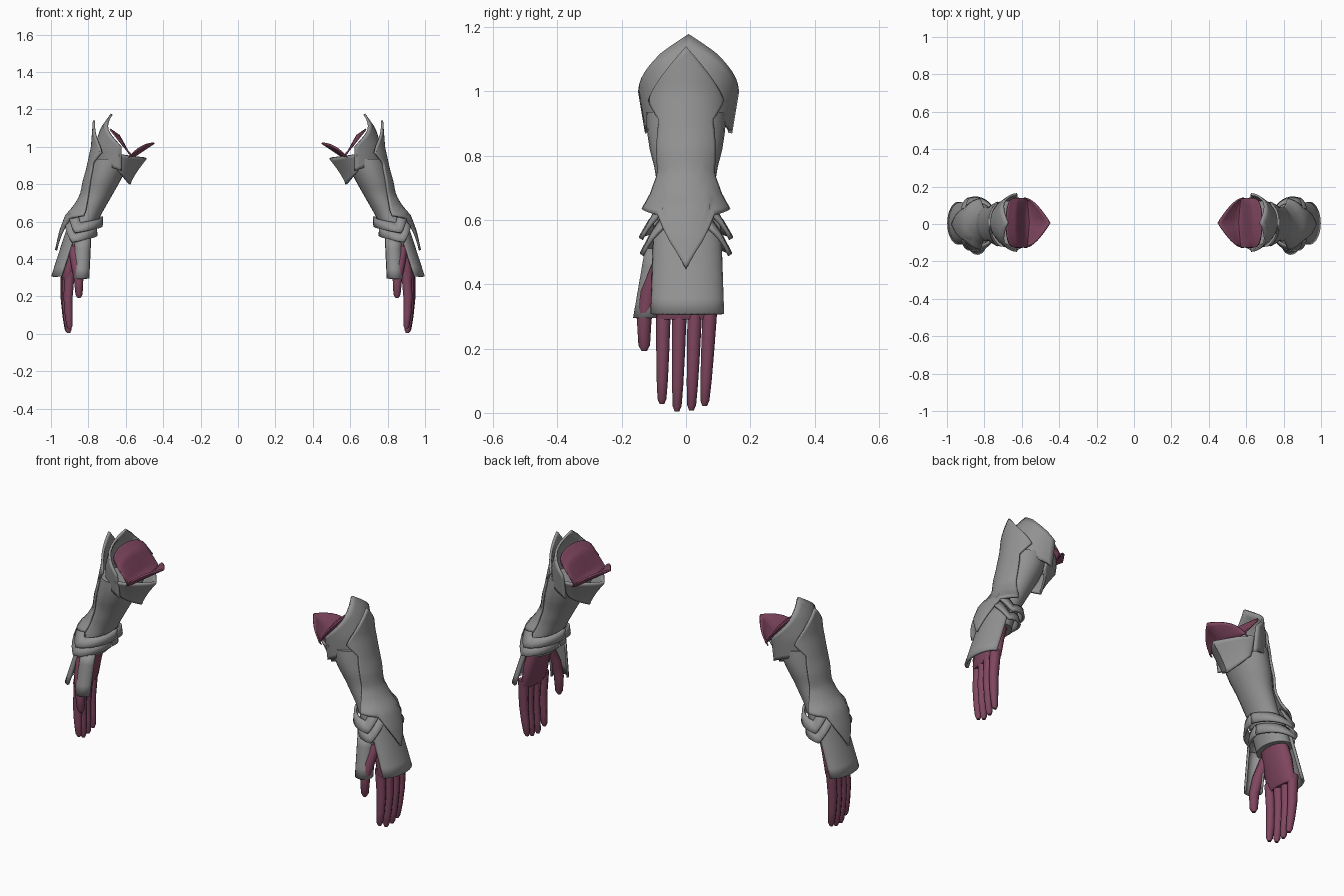
import bpy, math
from math import sin, cos, pi

if "Cube" in bpy.data.objects:
    bpy.data.objects.remove(bpy.data.objects["Cube"])


def material(name, rgb):
    m = bpy.data.materials.new(name)
    m.diffuse_color = (*rgb, 1)
    m.use_nodes = True
    m.node_tree.nodes["Principled BSDF"].inputs["Base Color"].default_value = m.diffuse_color
    return m


STEEL = material("grey_steel", (0.29, 0.29, 0.29))
CLOTH = material("plum_cloth", (0.215, 0.062, 0.115))


def table(rows, t):
    """Piecewise linear lookup; rows are (key, value, ...) with rising keys."""
    if t <= rows[0][0]:
        return rows[0][1:]
    for p, q in zip(rows, rows[1:]):
        if t <= q[0]:
            f = (t - p[0]) / (q[0] - p[0])
            return tuple(a + (b - a) * f for a, b in zip(p[1:], q[1:]))
    return rows[-1][1:]


def finish(name, verts, faces, mat, thick=0, angle=35):
    me = bpy.data.meshes.new(name)
    me.from_pydata(verts, [], faces)
    me.materials.append(mat)
    ob = bpy.data.objects.new(name, me)
    bpy.context.collection.objects.link(ob)
    bpy.ops.object.select_all(action='DESELECT')
    ob.select_set(True)
    bpy.context.view_layer.objects.active = ob
    bpy.ops.object.mode_set(mode='EDIT')
    bpy.ops.mesh.select_all(action='SELECT')
    bpy.ops.mesh.normals_make_consistent(inside=False)
    bpy.ops.object.mode_set(mode='OBJECT')
    if thick:
        s = ob.modifiers.new("plate_thickness", 'SOLIDIFY')
        s.thickness = thick
        s.offset = 0
    m = ob.modifiers.new("other_arm", 'MIRROR')
    m.use_axis = (True, False, False)
    m.use_mirror_merge = False
    bpy.ops.object.shade_smooth_by_angle(angle=math.radians(angle))
    return ob


def shell(name, fn, mat=STEEL, nu=16, nv=12, thick=0.012, angle=35):
    """Curved plate from fn(u, v), u in -1..1 across, v in 0..1 upward."""
    verts = [fn(2 * i / nu - 1, j / nv) for j in range(nv + 1) for i in range(nu + 1)]
    w = nu + 1
    faces = [(j * w + i, j * w + i + 1, (j + 1) * w + i + 1, (j + 1) * w + i)
             for j in range(nv) for i in range(nu)]
    return finish(name, verts, faces, mat, thick, angle)


def tube(name, rings, mat, n=10):
    """Capped loft through level rings (x, y, z, rx, ry)."""
    verts = [(x + rx * cos(2 * pi * i / n), y + ry * sin(2 * pi * i / n), z)
             for x, y, z, rx, ry in rings for i in range(n)]
    faces = [(j * n + i, j * n + (i + 1) % n, (j + 1) * n + (i + 1) % n, (j + 1) * n + i)
             for j in range(len(rings) - 1) for i in range(n)]
    faces += [tuple(range(n)), tuple(range(len(verts) - n, len(verts)))]
    return finish(name, verts, faces, mat, angle=50)


# Arm section by height: centre x, radius x, radius y
ARM = [(0.30, 0.92, 0.065, 0.11), (0.45, 0.88, 0.07, 0.105), (0.55, 0.845, 0.07, 0.1),
       (0.65, 0.795, 0.07, 0.088), (0.75, 0.748, 0.08, 0.095), (0.82, 0.722, 0.094, 0.113),
       (0.88, 0.70, 0.1, 0.122), (1.0, 0.672, 0.105, 0.125), (1.14, 0.68, 0.09, 0.12)]


def arm(a, z, off=0.0):
    c, rx, ry = table(ARM, z)
    return (c + (rx + off) * cos(a), (ry + off) * sin(a), z)


# Forearm sleeve of steel
rings = []
for k in range(17):
    z = 0.48 + k * 0.0285
    c, rx, ry = table(ARM, z)
    rings.append((c, 0, z, rx, ry))
tube("forearm_tube", rings, STEEL, 24)

# Outer forearm plate: pointed top, notched sides, flared cuff with V tip
SPREAD = [(0.447, 1.15), (0.63, 1.4), (0.66, 1.35), (0.75, 0.95), (0.85, 0.78), (0.91, 0.68),
          (0.97, 1.1), (1.14, 1.2)]
FLARE = [(0.447, 0.022), (0.56, 0.036), (0.635, 0.045), (0.68, 0.022), (0.73, 0.01), (1.14, 0.0)]
HEM = [(0, 0.447), (0.35, 0.545), (0.5, 0.615), (1, 0.632)]


def forearm_plate(u, v):
    lo, hi = table(HEM, abs(u))[0], 1.14 - 0.17 * abs(u)
    z = lo + (hi - lo) * v
    return arm(u * table(SPREAD, z)[0], z, table(FLARE, z)[0])


shell("forearm_plate", forearm_plate, nu=20, nv=30)


# Upper collar plate leaning inward to an arched pointed top
def collar(u, v):
    a = u * 1.5
    hi = table([(0, 1.175), (0.6, 1.115), (1.3, 1.03), (1.5, 1.0)], abs(a))[0]
    lo = table([(0, 0.93), (1.3, 0.885), (1.5, 0.87)], abs(a))[0]
    z = lo + (hi - lo) * v
    reach = table([(0.87, 0.155), (1.0, 0.15), (1.1, 0.115), (1.175, 0.062)], z)[0]
    return (0.613 + reach * cos(a), 0.008 + (0.13 + 0.022 * v) * sin(a), z)


shell("collar_plate", collar, nu=20, nv=8)


# Inner elbow guard flaring to a point
def guard(u, v):
    s = abs(u)
    x = 0.64 - (0.06 + 0.088 * v ** 1.3) * (1 - s)
    y = (0.095 + 0.042 * v) * sin(u * 1.5)
    lo = 0.80 + 0.07 * s
    return (x, y, lo + (0.94 + 0.02 * s - lo) * v)


shell("elbow_guard", guard, nu=16, nv=8)


# Cloth lining: broad sloping cover with a pointed upturned lip
def lining(u, v):
    s, q = abs(u), u * u
    path = [(0, 0.685 - 0.04 * q, 1.095 - 0.05 * q), (0.3, 0.635 - 0.015 * q, 1.06 - 0.05 * q),
            (0.6, 0.583 - 0.005 * q, 0.965), (0.72, 0.555 + 0.02 * s, 0.948),
            (1, 0.448 + 0.14 * s, 1.02 - 0.08 * q)]
    x, z = table(path, v)
    return (x, 0.006 + 0.131 * sin(u * pi / 2), z)


shell("cloth_lining", lining, CLOTH, 16, 20, 0.008)

# Wrist bands: two layers front and back, dipping at the sides, level inside
for side, place in ((-1, "front"), (1, "back")):
    for k in range(2):
        def band(u, v):
            a = 0.55 + (pi - 0.55) * (u + 1) / 2
            dip = 0.11 * (1.35 - a) if a < 1.35 else 0.02 * (a - 1.35)
            z = 0.49 + 0.05 * k + dip + 0.052 * v
            return arm(side * a, z, 0.036 - 0.024 * v + 0.006 * k - 0.006 * max(0, a - 1.6))
        shell(f"wrist_band_{place}_{k + 1}", band, nu=16, nv=2)


# Plate over the back of the hand
def hand_plate(u, v):
    a = u * 1.45
    edge = 0.935 - 0.095 * v
    return (edge + 0.058 * cos(a), 0.004 + (0.110 - 0.01 * v) * sin(a), 0.307 + 0.293 * v)


shell("hand_plate", hand_plate, nv=6)


# Plate over the thumb base, wrapped towards the outer side
def thumb_plate(u, v):
    a = 0.45 + u * 1.75
    return (0.838 - 0.01 * v + 0.04 * sin(a), -0.119 + 0.037 * v - 0.041 * cos(a), 0.295 + 0.215 * v)


shell("thumb_plate", thumb_plate, nu=12, nv=4, thick=0.01)

# Palm, fingers and thumb
tube("palm", [(0.912, 0, 0.29, 0.026, 0.09), (0.91, 0, 0.31, 0.036, 0.097),
              (0.89, 0, 0.42, 0.045, 0.092), (0.845, 0, 0.57, 0.05, 0.075)], CLOTH, 18)
for name, dx, y0, y1, tip in (("index", -0.012, -0.070, -0.075, 0.028), ("middle", 0, -0.020, -0.028, 0.005),
                              ("ring", 0.006, 0.028, 0.017, 0.008), ("little", 0.008, 0.075, 0.058, 0.022)):
    span = 0.33 - tip
    rows = []
    for t, x, r in ((0, 0.912, 0.025), (0.45, 0.918, 0.022), (0.75, 0.913, 0.019),
                    (0.95, 0.907, 0.015), (1, 0.906, 0.008)):
        rows.append((x + dx * (1 - 0.5 * t), y0 + (y1 - y0) * t, 0.33 - span * t, r * 1.1, r * 0.97))
    tube(name + "_finger", rows, CLOTH)
tube("thumb", [(0.88, -0.07, 0.47, 0.03, 0.035), (0.865, -0.112, 0.38, 0.03, 0.03),
               (0.852, -0.13, 0.29, 0.025, 0.024), (0.85, -0.13, 0.21, 0.019, 0.019),
               (0.85, -0.13, 0.193, 0.009, 0.009)], CLOTH)
